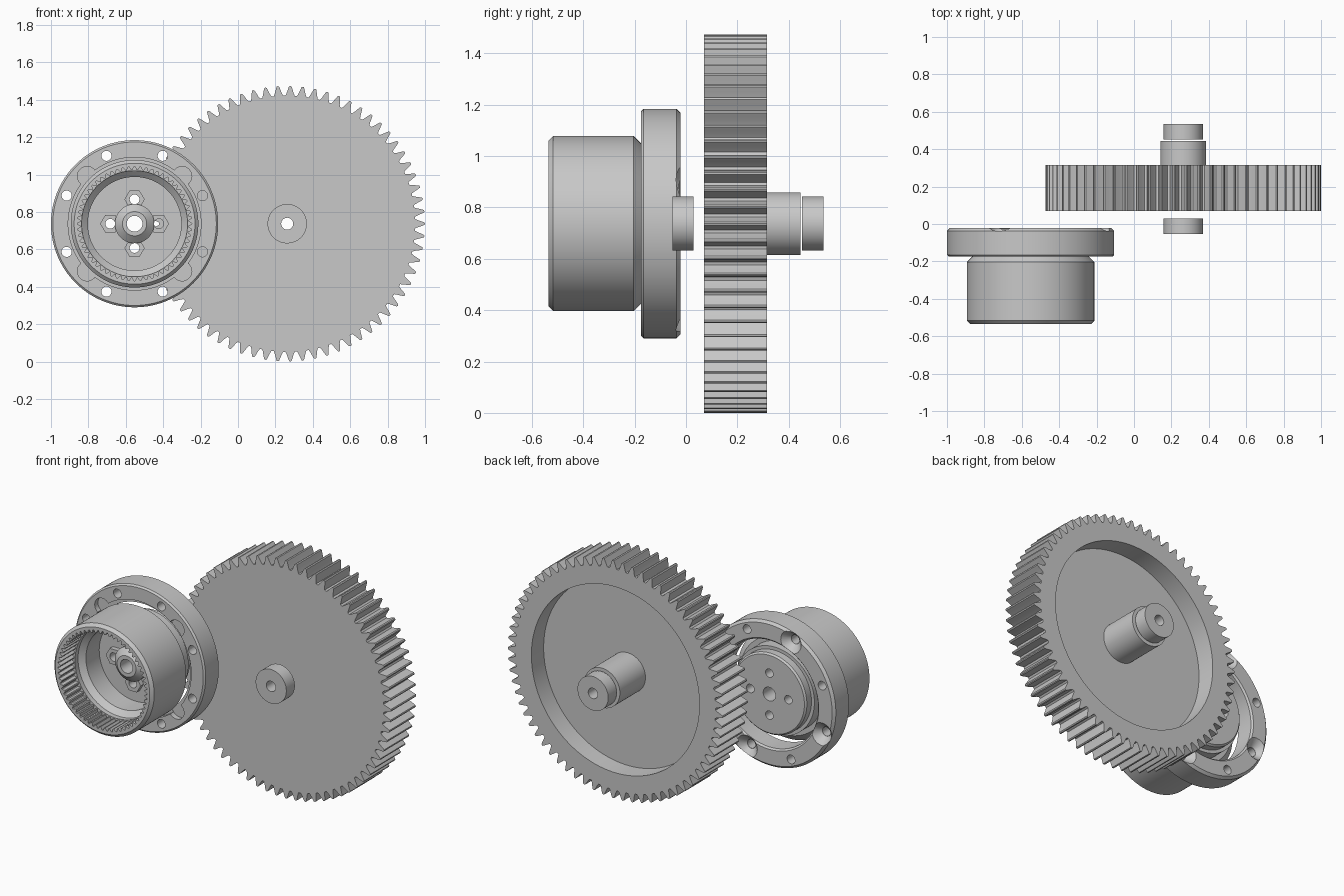
import bpy
import bmesh
from math import cos, sin, pi, radians

if "Cube" in bpy.data.objects:
    bpy.data.objects.remove(bpy.data.objects["Cube"], do_unlink=True)

GEAR_X, HUB_X, AXIS_Z = 0.263, -0.553, 0.737
# Height around one rounded tooth, tip to root and back
TOOTH = (1, 0.95, 0.6, 0.25, 0, 0, 0, 0.25, 0.6, 0.95)

steel = bpy.data.materials.new("grey_steel")
steel.use_nodes = True
steel.diffuse_color = (0.58, 0.58, 0.58, 1)
bsdf = next(n for n in steel.node_tree.nodes if n.type == 'BSDF_PRINCIPLED')
bsdf.inputs["Base Color"].default_value = (0.58, 0.58, 0.58, 1)


def lathe(bm, profile, cx, cz, steps=96):
    """Spin a closed (radius, y[, tooth height]) profile around a y axis."""
    rings = []
    for i in range(steps):
        a = 2 * pi * i / steps
        ring = []
        for r, y, *tooth in profile:
            r += tooth[0] * TOOTH[i % len(TOOTH)] if tooth else 0
            ring.append(bm.verts.new((cx + r * cos(a), y, cz + r * sin(a))))
        rings.append(ring)
    n = len(profile)
    for i in range(steps):
        a, b = rings[i], rings[(i + 1) % steps]
        for j in range(n):
            k = (j + 1) % n
            bm.faces.new((a[j], a[k], b[k], b[j]))


def to_object(name, bm):
    bmesh.ops.recalc_face_normals(bm, faces=bm.faces)
    mesh = bpy.data.meshes.new(name)
    bm.to_mesh(mesh)
    bm.free()
    obj = bpy.data.objects.new(name, mesh)
    bpy.context.collection.objects.link(obj)
    return obj


def part(name, profile, cx, cz=AXIS_Z, steps=96):
    bm = bmesh.new()
    lathe(bm, profile, cx, cz, steps)
    obj = to_object(name, bm)
    obj.data.materials.append(steel)
    return obj


def drill(obj, angles, pitch_r, r0, y0, r1, y1):
    """Cut a circle of round or tapered holes along y around the hub axis."""
    bm = bmesh.new()
    steps = 32
    for deg in angles:
        cx = HUB_X + pitch_r * cos(radians(deg))
        cz = AXIS_Z + pitch_r * sin(radians(deg))
        ends = [[bm.verts.new((cx + r * cos(2 * pi * i / steps), y,
                               cz + r * sin(2 * pi * i / steps)))
                 for i in range(steps)] for r, y in ((r0, y0), (r1, y1))]
        bm.faces.new(ends[0])
        bm.faces.new(ends[1][::-1])
        for i in range(steps):
            j = (i + 1) % steps
            bm.faces.new((ends[0][i], ends[1][i], ends[1][j], ends[0][j]))
    cutter = to_object("hole_cutter", bm)
    cutter.hide_render = True
    mod = obj.modifiers.new("holes", 'BOOLEAN')
    mod.operation, mod.solver, mod.object = 'DIFFERENCE', 'EXACT', cutter
    bpy.context.view_layer.update()
    deps = bpy.context.evaluated_depsgraph_get()
    mesh = bpy.data.meshes.new_from_object(obj.evaluated_get(deps))
    obj.modifiers.clear()
    obj.data = mesh
    bpy.data.objects.remove(cutter, do_unlink=True)


parts = []

# Large spur gear, dished at the back, with its shaft boss
parts.append(part("large_gear", [
    (0.032, 0.07), (0.685, 0.07, 0.052), (0.685, 0.315, 0.052),
    (0.575, 0.315), (0.575, 0.195), (0.122, 0.195),
    (0.122, 0.445), (0.032, 0.445)], GEAR_X, steps=69 * len(TOOTH)))

# Loose bearings on either side of the gear
for name, y0, y1 in (("front_bearing", -0.053, 0.03),
                     ("back_bearing", 0.452, 0.535)):
    parts.append(part(name, [(0.032, y0), (0.105, y0),
                             (0.105, y1), (0.032, y1)], GEAR_X))

# Cup with internal teeth, stepped bore, conical hub and stepped rear boss
cup = part("ring_gear_cup", [
    (0.288, -0.535, 0.018), (0.288, -0.40, 0.018), (0.283, -0.40),
    (0.283, -0.37), (0.25, -0.34), (0.25, -0.21),
    (0.105, -0.21), (0.105, -0.265), (0.065, -0.30), (0.042, -0.30),
    (0.042, -0.025), (0.24, -0.025), (0.25, -0.035),
    (0.25, -0.08), (0.27, -0.08), (0.27, -0.163), (0.30, -0.163),
    (0.341, -0.204), (0.341, -0.517), (0.323, -0.535)],
    HUB_X, steps=60 * len(TOOTH))
quarters = [90 * k for k in range(4)]
drill(cup, quarters, 0.13, 0.026, -0.4, 0.026, 0.1)
parts.append(cup)

# Hexagonal nuts on the cup floor
for deg in quarters:
    nut = part(f"hex_nut_{deg}", [(0.005, -0.24), (0.054, -0.24),
                                  (0.054, -0.208), (0.005, -0.208)],
               HUB_X + 0.13 * cos(radians(deg)),
               AXIS_Z + 0.13 * sin(radians(deg)), steps=6)
    drill(nut, [deg], 0.13, 0.026, -0.4, 0.026, 0.1)
    parts.append(nut)

# Mounting flange: stepped bore, bolt holes, rear countersinks, front scallops
flange = part("mounting_flange", [
    (0.33, -0.145), (0.355, -0.145), (0.355, -0.175), (0.437, -0.175),
    (0.447, -0.165), (0.447, -0.037), (0.432, -0.022), (0.34, -0.022),
    (0.33, -0.032)], HUB_X, steps=128)
drill(flange, [22.5 + 45 * k for k in range(8)],
      0.393, 0.027, -0.3, 0.027, 0.1)
drill(flange, [22.5 + 90 * k for k in range(4)],
      0.393, 0.028, -0.065, 0.08, -0.012)
drill(flange, [45 + 90 * k for k in range(4)],
      0.359, 0.052, -0.3, 0.052, -0.143)
parts.append(flange)

# Smooth the round walls, keep machined edges sharp
bpy.ops.object.select_all(action='DESELECT')
for obj in parts:
    obj.select_set(True)
bpy.context.view_layer.objects.active = parts[0]
bpy.ops.object.shade_smooth_by_angle(angle=radians(25))
